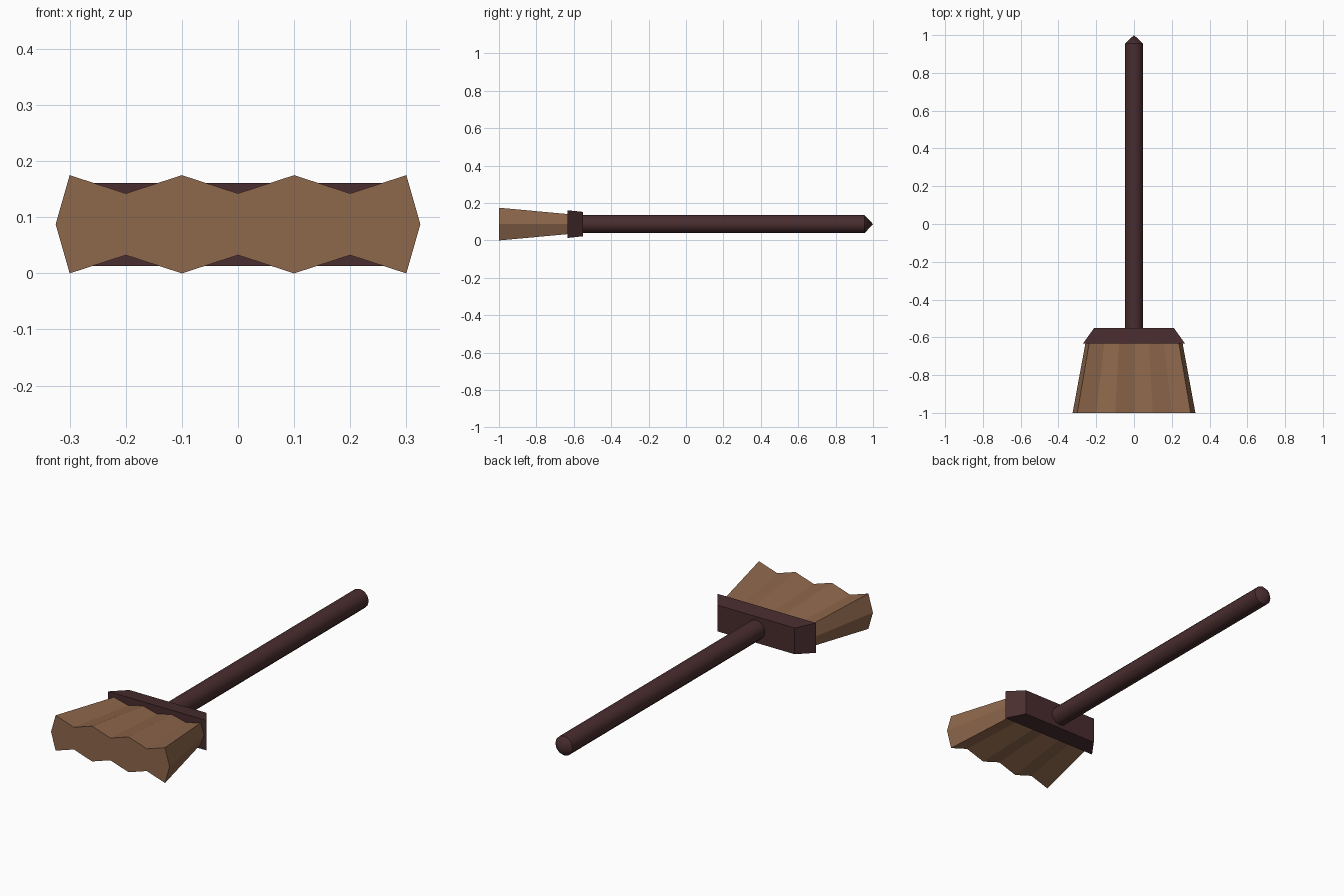
import bpy, bmesh, math

if "Cube" in bpy.data.objects:
    bpy.data.objects.remove(bpy.data.objects["Cube"])

ZC = 0.0875  # height of the broom's axis


def material(name, rgb):
    m = bpy.data.materials.new(name)
    m.diffuse_color = (*rgb, 1)
    m.use_nodes = True
    m.node_tree.nodes["Principled BSDF"].inputs["Base Color"].default_value = m.diffuse_color
    return m


straw = material("straw brown", (0.27, 0.135, 0.071))
wood = material("dark wood", (0.067, 0.026, 0.028))


def loft(name, rings, mat):
    """Join equal-length rings of points along y and cap both ends."""
    bm = bmesh.new()
    loops = [[bm.verts.new(p) for p in ring] for ring in rings]
    for a, b in zip(loops, loops[1:]):
        n = len(a)
        for i in range(n):
            j = (i + 1) % n
            bm.faces.new((a[i], a[j], b[j], b[i]))
    bm.faces.new(loops[0])
    bm.faces.new(loops[-1])
    bmesh.ops.recalc_face_normals(bm, faces=bm.faces[:])
    me = bpy.data.meshes.new(name)
    bm.to_mesh(me)
    bm.free()
    me.materials.append(mat)
    ob = bpy.data.objects.new(name, me)
    bpy.context.collection.objects.link(ob)
    return ob


# Bristles: zigzag outline, narrowing towards the collar
top = [(-0.3 + 0.1 * i, 0.0875 if i % 2 == 0 else 0.055) for i in range(7)]
outline = top + [(0.325, 0)] + [(x, -z) for x, z in reversed(top)] + [(-0.325, 0)]
loft("bristles", [[(x * sx, y, ZC + z * sz) for x, z in outline]
                  for y, sx, sz in ((-1.0, 1, 1), (-0.62, 0.785, 0.6))], straw)

# Collar: tapered block
corners = [(-1, -1), (1, -1), (1, 1), (-1, 1)]
loft("collar", [[(x * w, y, ZC + z * h) for x, z in corners]
                for y, w, h in ((-0.633, 0.27, 0.074), (-0.55, 0.211, 0.065))], wood)

# Handle: round pole with a pointed end
N = 12
angles = [2 * math.pi * i / N for i in range(N)]
handle = loft("handle", [[(r * math.cos(a), y, ZC + r * math.sin(a)) for a in angles]
                         for y, r in ((-0.56, 0.048), (0.955, 0.048))], wood)
bm = bmesh.new()
bm.from_mesh(handle.data)
bm.faces.ensure_lookup_table()
cap = max(bm.faces, key=lambda f: f.calc_center_median().y)
tip = bmesh.ops.poke(bm, faces=[cap])["verts"][0]
tip.co.y = 1.0
bm.to_mesh(handle.data)
bm.free()
bpy.context.view_layer.objects.active = handle
handle.select_set(True)
bpy.ops.object.shade_smooth_by_angle(angle=math.radians(35))
